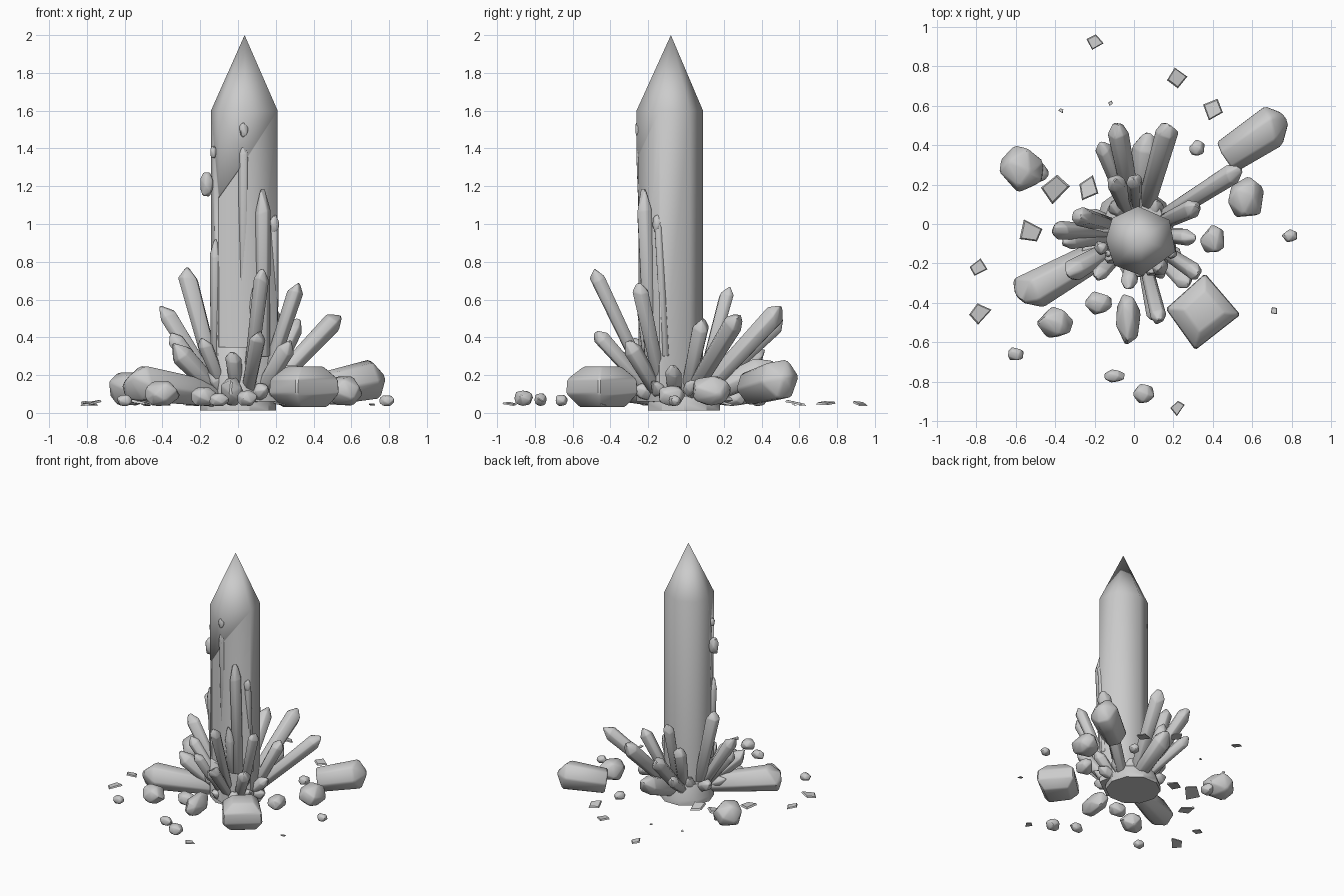
import bpy, bmesh, math, random
from mathutils import Vector, Matrix

old = bpy.data.objects.get("Cube")
if old:
    bpy.data.objects.remove(old, do_unlink=True)

grey = (0.6, 0.6, 0.6, 1)
stone = bpy.data.materials.new("grey crystal")
stone.use_nodes = True
stone.diffuse_color = grey
stone.node_tree.nodes["Principled BSDF"].inputs["Base Color"].default_value = grey


def finish(name, bm, angle):
    bmesh.ops.recalc_face_normals(bm, faces=bm.faces)
    mesh = bpy.data.meshes.new(name)
    bm.to_mesh(mesh)
    bm.free()
    mesh.materials.append(stone)
    obj = bpy.data.objects.new(name, mesh)
    bpy.context.collection.objects.link(obj)
    bpy.ops.object.select_all(action="DESELECT")
    obj.select_set(True)
    bpy.context.view_layer.objects.active = obj
    bpy.ops.object.shade_smooth_by_angle(angle=math.radians(angle))
    return obj


def hull(name, points, angle=45, bevel=0):
    """Solid stretched around a handful of points, with optional worn edges."""
    bm = bmesh.new()
    for p in points:
        bm.verts.new(p)
    result = bmesh.ops.convex_hull(bm, input=bm.verts)
    junk = {g for g in result["geom_interior"] + result["geom_unused"]
            if isinstance(g, bmesh.types.BMVert)}
    bmesh.ops.delete(bm, geom=list(junk), context="VERTS")
    bmesh.ops.dissolve_limit(bm, angle_limit=0.03, verts=bm.verts, edges=bm.edges)
    if bevel:
        bmesh.ops.bevel(bm, geom=bm.edges[:], offset=bevel, segments=1, affect="EDGES")
    return finish(name, bm, angle)


def crystal(name, base, tip, radius, point=1.2, taper=0.78):
    """Six-sided shaft from base to tip, ending in an uneven chisel point."""
    rnd = random.Random(name)
    base, tip = Vector(base), Vector(tip)
    axis = (tip - base).normalized()
    across = axis.cross(Vector((0, 0, 1))).normalized()
    up = axis.cross(across)
    shoulder = tip - axis * radius * point
    points = []
    for i in range(6):
        a = math.tau * i / 6 + rnd.uniform(-0.2, 0.2)
        spoke = (across * math.cos(a) + up * math.sin(a)) * radius
        points.append(base + spoke * taper)
        points.append(shoulder + spoke + axis * radius * rnd.uniform(-0.4, 0.4))
    for side in (-0.25, 0.25):
        points.append(tip + (across * side + up * rnd.uniform(-0.3, 0.3)) * radius)
    return hull(name, points, bevel=radius * 0.1)


def chunk(name, centre, size, turn=0, count=14):
    """Faceted boulder, points spiralled over a flattened ellipsoid."""
    rnd = random.Random(name)
    spin = Matrix.Rotation(turn, 3, "Z")
    points = []
    for i in range(count):
        h = 1 - 2 * (i + 0.5) / count
        a = i * 2.4 + rnd.uniform(-0.35, 0.35)
        ring = math.sqrt(1 - h * h)
        p = Vector((ring * math.cos(a), ring * math.sin(a), max(-0.8, min(0.8, h)) * 1.2))
        points.append(Vector(centre) + spin @ (p * Vector(size)))
    return hull(name, points, 35, min(size) * 0.1)


# Central column with a faceted point
outline = [(0.02, 0.09), (0.18, 0.02), (0.21, -0.14), (0.04, -0.262),
           (-0.1, -0.21), (-0.143, -0.08), (-0.11, 0.03)]
points = [(0.035, -0.08, 2)]
for x, y in outline:
    points += [(x, y, 0.06), (x, y, 1.6)]
column = hull("main_crystal", points, 62)

# Broken strips cut out of the front faces: x, y, z, width, height, turn, top slant
strips = [(0.15, -0.23, 0.96, 0.11, 1.14, 0.63, 0),
          (-0.02, -0.26, 0.81, 0.2, 0.92, -0.38, 1.3)]
for x, y, z, width, height, turn, slant in strips:
    bm = bmesh.new()
    bmesh.ops.create_cube(bm, size=1)
    bmesh.ops.scale(bm, vec=(width, 0.07, height), verts=bm.verts)
    for v in bm.verts:
        if v.co.z > 0:
            v.co.z += v.co.x * slant
    cutter = finish("strip_cutter", bm, 30)
    cutter.location = (x, y, z)
    cutter.rotation_euler.z = turn
    cutter.hide_render = True
    cutter.hide_set(True)
    cut = column.modifiers.new("broken_strip", "BOOLEAN")
    cut.object = cutter
    cut.operation = "DIFFERENCE"
    cut.solver = "EXACT"

# Thin splinters standing against the column front: tip and radius
splinters = [(0.13, -0.225, 1.19, 0.045), (0.19, -0.15, 1.06, 0.026),
             (0.03, -0.24, 1.46, 0.03), (-0.12, -0.18, 0.92, 0.03),
             (0.09, -0.24, 0.68, 0.04)]
for i, (x, y, z, r) in enumerate(splinters):
    crystal(f"front_splinter_{i}", (x, y + 0.04, 0.3), (x, y, z), r, 3, 0.9)

# Chips stuck to the column: position and size
chips = [(-0.165, -0.12, 1.21, 0.04), (0.19, -0.15, 1, 0.03),
         (0.03, -0.25, 1.5, 0.025), (-0.13, -0.15, 1.38, 0.02)]
for i, (x, y, z, r) in enumerate(chips):
    chunk(f"clinging_chip_{i}", (x, y, z), (r, r, r * 1.7))

# Crystals fanning out from the foot: tip and radius
fan = [(0.13, -0.49, 0.76, 0.042), (0.11, -0.48, 0.43, 0.045),
       (0.32, -0.25, 0.69, 0.045), (0.28, -0.31, 0.38, 0.05),
       (-0.28, 0.04, 0.77, 0.052), (-0.41, -0.03, 0.57, 0.05),
       (-0.36, -0.09, 0.42, 0.045), (0, 0.23, 0.67, 0.042),
       (-0.1, 0.23, 0.5, 0.05), (0.18, 0.51, 0.56, 0.06),
       (-0.09, 0.51, 0.5, 0.055), (-0.17, 0.42, 0.33, 0.045),
       (0.07, 0.47, 0.26, 0.075), (0.54, 0.28, 0.52, 0.055),
       (0.32, 0.09, 0.5, 0.05), (0.31, -0.07, 0.26, 0.045),
       (-0.35, -0.26, 0.36, 0.06), (-0.19, -0.27, 0.4, 0.04),
       (-0.03, -0.32, 0.33, 0.045)]
heart = Vector((0.02, -0.05, 0.08))
for i, (x, y, z, r) in enumerate(fan):
    outward = Vector((x - heart.x, y - heart.y, 0)).normalized()
    crystal(f"fan_crystal_{i}", heart + outward * 0.12, (x, y, z), r)

# Stubby crystals ringing the foot
rnd = random.Random(7)
for i in range(11):
    a = math.tau * i / 11 + rnd.uniform(-0.15, 0.15)
    outward = Vector((math.cos(a), math.sin(a), 0))
    rise = Vector((0, 0, rnd.uniform(0.03, 0.16)))
    crystal(f"foot_stub_{i}", heart + outward * 0.1,
            heart + outward * rnd.uniform(0.2, 0.3) + rise, 0.045)

# Flat foot under the cluster
points = []
for i in range(10):
    a = math.tau * i / 10
    for r, z in ((0.2, 0.012), (0.2, 0.05), (0.16, 0.16)):
        points.append((math.cos(a) * r, math.sin(a) * r - 0.01, z))
hull("foot_rock", points, 35)

# Large toppled crystals
crystal("fallen_crystal", (0.47, 0.34, 0.13), (0.77, 0.54, 0.19), 0.112, 0.6, 0.85)
crystal("leaning_crystal", (-0.12, -0.12, 0.1), (-0.59, -0.38, 0.17), 0.105, 0.6, 0.7)

# Square toppled block
middle = Vector((0.36, -0.44))
points = []
for x, y in [(0.16, -0.43), (0.36, -0.25), (0.54, -0.46), (0.31, -0.64)]:
    for scale, z in ((0.65, 0.03), (1, 0.1), (0.97, 0.18), (0.55, 0.245)):
        points.append((*middle.lerp(Vector((x, y)), scale), z))
hull("toppled_block", points, 40, 0.01)

# Boulders resting near the ground: x, y, half width, half depth
boulders = [(-0.57, 0.28, 0.125, 0.125), (-0.48, 0.26, 0.05, 0.06),
            (0.57, 0.13, 0.105, 0.115), (-0.4, -0.5, 0.1, 0.085),
            (-0.03, -0.48, 0.07, 0.14), (-0.18, -0.4, 0.075, 0.065),
            (0.4, -0.08, 0.07, 0.08), (0.79, -0.06, 0.045, 0.035),
            (-0.6, -0.66, 0.045, 0.04), (0.05, -0.86, 0.06, 0.055),
            (0.32, 0.385, 0.045, 0.045), (-0.1, -0.77, 0.06, 0.035)]
for i, (x, y, width, depth) in enumerate(boulders):
    height = (width + depth) * 0.37
    chunk(f"boulder_{i}", (x, y, 0.035 + height), (width, depth, height))

# Flat shards scattered on the ground: x, y, radius
shards = [(-0.2, 0.92, 0.045), (0.22, 0.75, 0.055), (0.4, 0.58, 0.06),
          (-0.41, 0.18, 0.08), (-0.23, 0.18, 0.065), (-0.52, -0.04, 0.065),
          (-0.79, -0.22, 0.05), (-0.78, -0.45, 0.055), (0.71, -0.44, 0.027),
          (0.22, -0.93, 0.04), (-0.12, 0.61, 0.015), (-0.37, 0.575, 0.015)]
for i, (x, y, r) in enumerate(shards):
    tilt = Vector((rnd.uniform(-0.2, 0.2), rnd.uniform(-0.2, 0.2)))
    start = rnd.uniform(0, math.tau)
    points = []
    for k in range(4):
        a = start + math.tau * k / 4 + rnd.uniform(-0.3, 0.3)
        corner = Vector((math.cos(a), math.sin(a))) * r * rnd.uniform(0.75, 1.15)
        z = 0.038 + r * 0.15 + corner.dot(tilt)
        for inset, lift in ((1, 0), (0.85, r * 0.2)):
            points.append((x + corner.x * inset, y + corner.y * inset, z + lift))
    hull(f"ground_shard_{i}", points, 30)
